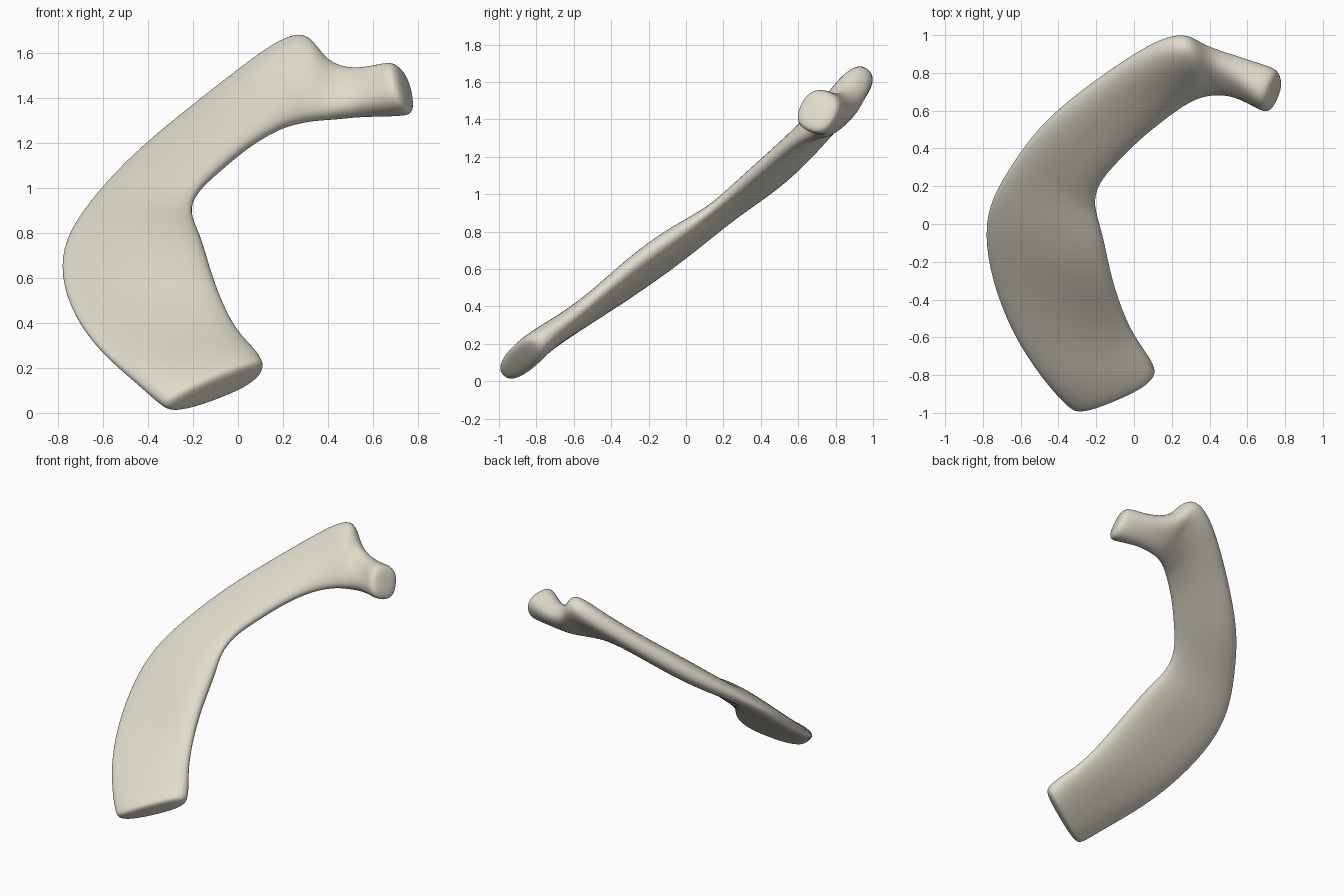
import bpy, bmesh, math
from mathutils import Vector

default = bpy.data.objects.get("Cube")
if default:
    bpy.data.objects.remove(default, do_unlink=True)

SIDES = 18

# Stations along the bone: outer rim point, inner rim point, outer and inner thickness
stations = [
    ((-.34, -.97, .04), (.11, -.77, .22), .14, .17),
    ((-.45, -.86, .14), (.08, -.71, .27), .12, .15),
    ((-.61, -.64, .27), (.00, -.60, .35), .10, .13),
    ((-.73, -.37, .43), (-.07, -.45, .48), .10, .13),
    ((-.79, -.10, .61), (-.13, -.26, .65), .10, .16),
    ((-.77, .10, .77), (-.17, -.04, .80), .10, .15),
    ((-.67, .28, .92), (-.22, .10, .89), .11, .08),
    ((-.51, .51, 1.09), (-.19, .22, .99), .15, .10),
    ((-.31, .68, 1.26), (-.08, .34, 1.09), .16, .11),
    ((-.10, .83, 1.43), (.05, .47, 1.20), .15, .11),
    ((.08, .94, 1.57), (.19, .58, 1.28), .17, .12),
    ((.21, .98, 1.66), (.28, .65, 1.30), .19, .13),
    ((.31, .97, 1.68), (.35, .69, 1.31), .19, .14),
    ((.38, .92, 1.54), (.42, .70, 1.32), .16, .14),
    ((.53, .87, 1.50), (.53, .70, 1.34), .16, .14),
    ((.68, .77, 1.55), (.72, .66, 1.33), .22, .22),
]
frames = [(Vector(o), Vector(i), a, b) for o, i, a, b in stations]


def rounded(value, power):
    return math.copysign(abs(value) ** power, value)


def section(index, scale=1.0, push=0.0):
    """Rounded flat cross-section, thickness varying from rim to rim."""
    outer, inner, t_out, t_in = frames[index]
    centre, half = (outer + inner) / 2, (outer - inner) / 2
    mids = [(f[0] + f[1]) / 2 for f in frames]
    along = (mids[min(index + 1, len(mids) - 1)] - mids[max(index - 1, 0)]).normalized()
    normal = half.cross(along).normalized()
    points = []
    for k in range(SIDES):
        angle = math.tau * k / SIDES
        u = rounded(math.cos(angle), .8)
        v = rounded(math.sin(angle), .8)
        thick = (t_out * (1 + u) + t_in * (1 - u)) / 2
        offset = half * u * 1.02 + normal * v * thick * .53
        points.append(centre + offset * scale + along * push)
    return points


# Lofted shaft with gently bulging ends
last = len(frames) - 1
sections = [section(0, .5, -.045), section(0, .92, -.035)]
sections += [section(i) for i in range(len(frames))]
sections += [section(last, .9, .04), section(last, .5, .055)]

bm = bmesh.new()
rings = [[bm.verts.new(p) for p in points] for points in sections]
for lower, upper in zip(rings, rings[1:]):
    for k in range(SIDES):
        n = (k + 1) % SIDES
        bm.faces.new((lower[k], lower[n], upper[n], upper[k]))
for ring in (rings[0], rings[-1]):
    bm.faces.new(ring)
bmesh.ops.recalc_face_normals(bm, faces=bm.faces[:])

mesh = bpy.data.meshes.new("rib_bone")
bm.to_mesh(mesh)
bm.free()
rib = bpy.data.objects.new("rib_bone", mesh)
bpy.context.collection.objects.link(rib)

# Smooth organic surface
subsurf = rib.modifiers.new("smooth_surface", 'SUBSURF')
subsurf.levels = subsurf.render_levels = 2
for poly in mesh.polygons:
    poly.use_smooth = True

# Bone colour
bone = bpy.data.materials.new("bone")
bone.use_nodes = True
colour = (.74, .71, .60, 1)
bone.diffuse_color = colour
shader = bone.node_tree.nodes["Principled BSDF"]
shader.inputs["Base Color"].default_value = colour
shader.inputs["Roughness"].default_value = .7
mesh.materials.append(bone)
